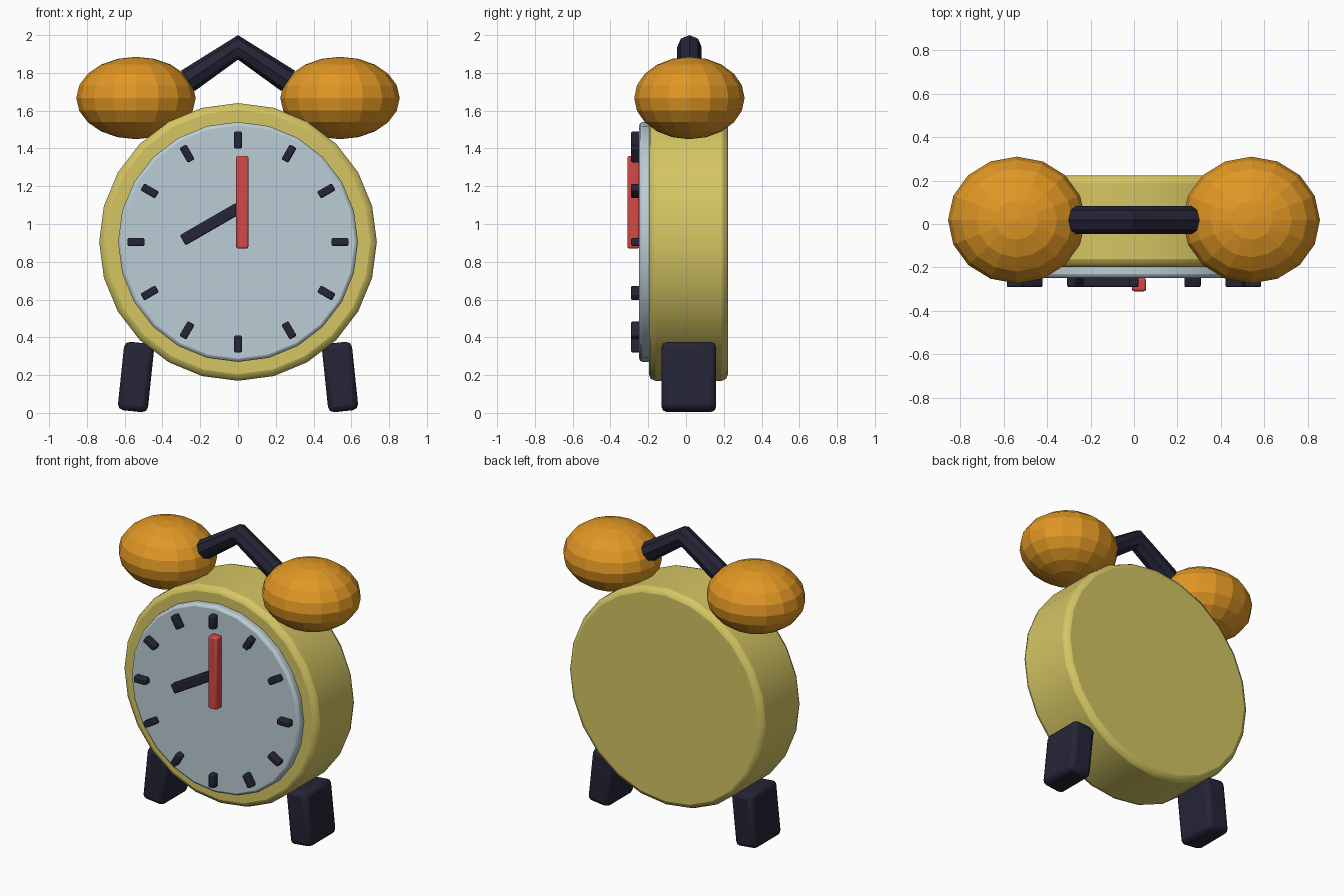
import bpy
import math

if "Cube" in bpy.data.objects:
    bpy.data.objects.remove(bpy.data.objects["Cube"])

YC = 0.015          # depth centre of the case
ZC = 0.905          # height of the dial centre


def material(name, rgb):
    m = bpy.data.materials.new(name)
    m.diffuse_color = (*rgb, 1.0)
    m.use_nodes = True
    m.node_tree.nodes["Principled BSDF"].inputs["Base Color"].default_value = m.diffuse_color
    return m


YELLOW = material("case yellow", (0.66, 0.56, 0.125))
ICE = material("dial pale blue", (0.50, 0.61, 0.66))
ORANGE = material("bell orange", (0.75, 0.31, 0.018))
DARK = material("dark navy", (0.018, 0.018, 0.038))
RED = material("hand red", (0.66, 0.065, 0.062))


def finish(name, mat, bevel=0.0, segments=2, smooth=True):
    o = bpy.context.object
    o.name = name
    o.data.materials.append(mat)
    bpy.ops.object.transform_apply(location=False, rotation=False, scale=True)
    if smooth:
        bpy.ops.object.shade_smooth_by_angle(angle=math.radians(35))
    if bevel:
        b = o.modifiers.new("bevel", 'BEVEL')
        b.width = bevel
        b.segments = segments
        b.limit_method = 'ANGLE'
        b.angle_limit = math.radians(40)
    return o


def disc(name, mat, radius, y0, y1, bevel):
    bpy.ops.mesh.primitive_cylinder_add(
        vertices=24, radius=radius, depth=y1 - y0,
        location=(0, (y0 + y1) / 2, ZC), rotation=(math.pi / 2, 0, 0))
    return finish(name, mat, bevel)


def box(name, mat, loc, size, angle=0.0, bevel=0.01):
    # angle turns the box about the y axis
    bpy.ops.mesh.primitive_cube_add(size=1, location=loc, rotation=(0, angle, 0))
    bpy.context.object.scale = size
    return finish(name, mat, bevel)


# Case and dial
disc("case", YELLOW, 0.735, -0.197, 0.223, 0.035)
disc("dial", ICE, 0.635, -0.248, -0.18, 0.018)

# Hour marks
for i in range(12):
    a = i * math.pi / 6
    box(f"hour_mark_{i}", DARK,
        (0.54 * math.sin(a), -0.265, ZC + 0.54 * math.cos(a)),
        (0.042, 0.052, 0.09), a, 0.008)

# Hands
box("hour_hand", DARK, (-0.143, -0.265, 1.0), (0.346, 0.052, 0.062),
    -math.radians(30), 0.008)
box("minute_hand", RED, (0.023, -0.279, 1.115), (0.065, 0.062, 0.49), 0, 0.01)

# Bells and feet, mirrored left and right
for side, s in (("left", -1), ("right", 1)):
    bpy.ops.mesh.primitive_uv_sphere_add(
        segments=16, ring_count=10, radius=1, location=(s * 0.54, 0.018, 1.667))
    bpy.context.object.scale = (0.316, 0.292, 0.218)
    finish(f"{side}_bell", ORANGE, smooth=False)
    box(f"{side}_foot", DARK, (s * 0.54, YC, 0.19), (0.16, 0.29, 0.364),
        -s * math.radians(6), 0.03)

# Bent carrying handle
curve = bpy.data.curves.new("handle", 'CURVE')
curve.dimensions = '3D'
curve.bevel_depth = 0.065
curve.bevel_resolution = 2
curve.use_fill_caps = True
sp = curve.splines.new('POLY')
sp.points.add(2)
for p, co in zip(sp.points, ((-0.265, 1.758), (0, 1.935), (0.265, 1.758))):
    p.co = (co[0], 0.018, co[1], 1)
handle = bpy.data.objects.new("handle", curve)
bpy.context.collection.objects.link(handle)
bpy.ops.object.select_all(action='DESELECT')
handle.select_set(True)
bpy.context.view_layer.objects.active = handle
bpy.ops.object.convert(target='MESH')
handle = bpy.context.object
handle.data.materials.clear()
finish("handle", DARK)
